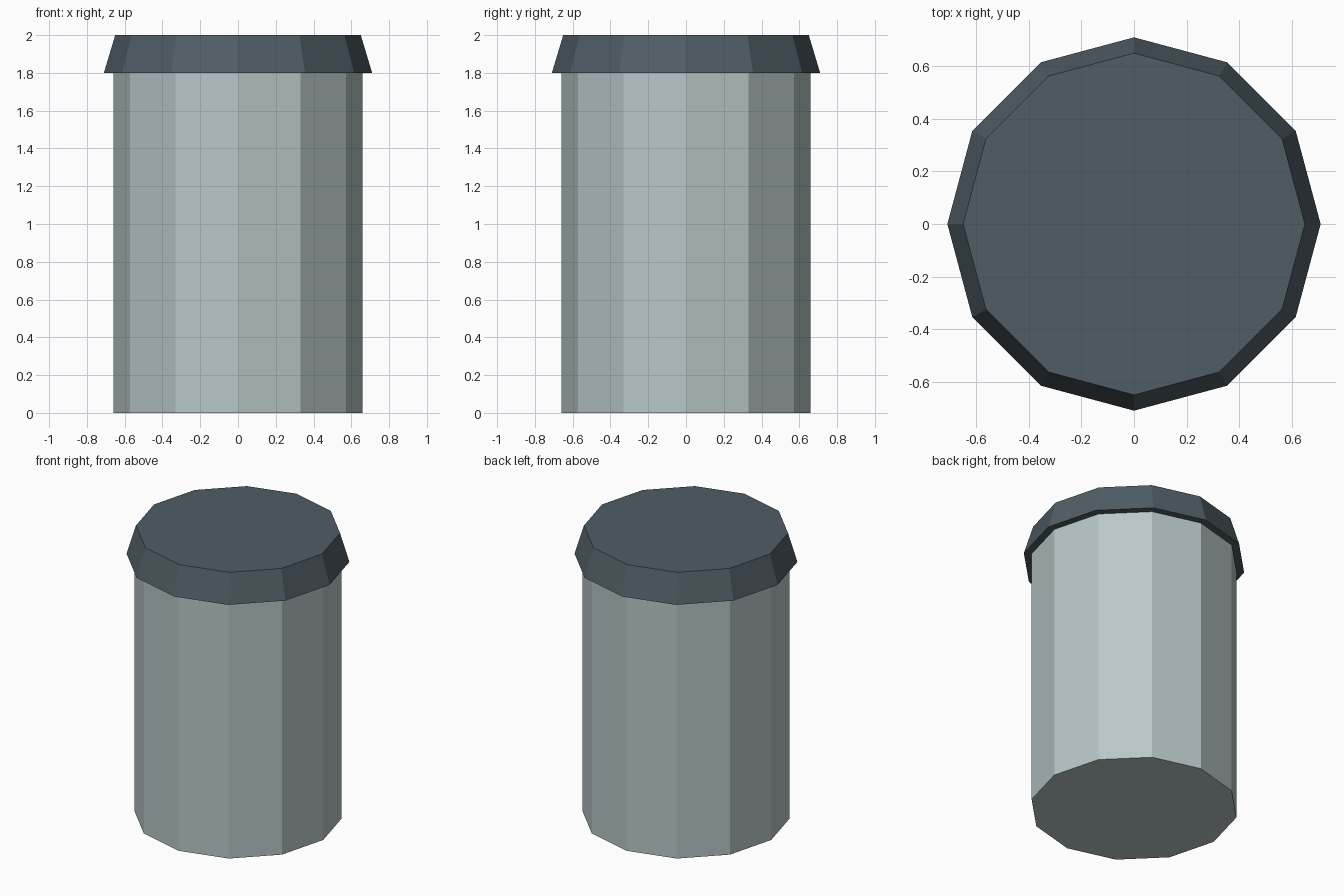
import bpy

if "Cube" in bpy.data.objects:
    bpy.data.objects.remove(bpy.data.objects["Cube"])

SIDES = 12


def material(name, rgb):
    m = bpy.data.materials.new(name)
    m.diffuse_color = (*rgb, 1.0)
    m.use_nodes = True
    m.node_tree.nodes["Principled BSDF"].inputs["Base Color"].default_value = m.diffuse_color
    return m


def frustum(name, r_bottom, r_top, z0, z1, mat):
    """Flat-faced twelve-sided drum between two heights."""
    bpy.ops.mesh.primitive_cone_add(
        vertices=SIDES, radius1=r_bottom, radius2=r_top,
        depth=z1 - z0, location=(0, 0, (z0 + z1) / 2))
    obj = bpy.context.object
    obj.name = name
    obj.data.materials.append(mat)
    return obj


pale_grey = material("pale_grey", (0.48, 0.57, 0.58))
dark_slate = material("dark_slate", (0.08, 0.11, 0.13))

# Straight container body
frustum("body", 0.66, 0.66, 0.0, 1.8, pale_grey)

# Overhanging tapered lid
frustum("lid", 0.71, 0.65, 1.8, 2.0, dark_slate)
